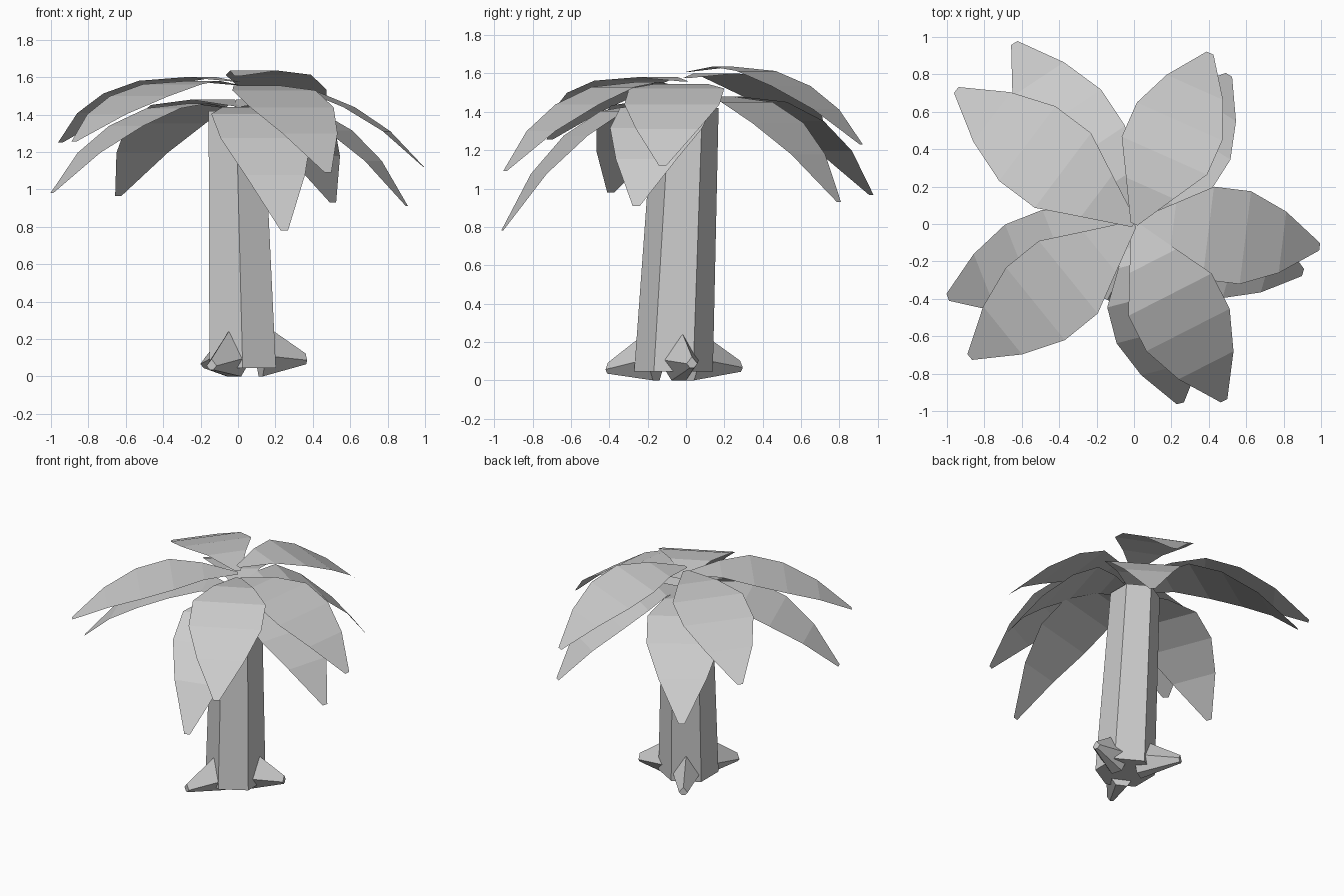
import bpy
from math import radians, cos, sin
from mathutils import Vector, Matrix

cube = bpy.data.objects.get("Cube")
if cube:
    bpy.data.objects.remove(cube, do_unlink=True)

grey = bpy.data.materials.new("plain grey")
grey.use_nodes = True
grey.diffuse_color = (0.6, 0.6, 0.6, 1)
grey.node_tree.nodes["Principled BSDF"].inputs["Base Color"].default_value = (0.6, 0.6, 0.6, 1)


def make_object(name, verts, faces):
    mesh = bpy.data.meshes.new(name)
    mesh.from_pydata(verts, [], faces)
    mesh.materials.append(grey)
    obj = bpy.data.objects.new(name, mesh)
    bpy.context.collection.objects.link(obj)
    return obj


def loft(name, start, end):
    """Closed solid joining two rings with the same number of points."""
    n = len(start)
    sides = [(i, (i + 1) % n, n + (i + 1) % n, n + i) for i in range(n)]
    caps = [tuple(reversed(range(n))), tuple(range(n, 2 * n))]
    return make_object(name, start + end, sides + caps)


def hexagon(x, y, z, radius):
    angles = [radians(90 + 60 * i) for i in range(6)]
    return [Vector((x + radius * cos(a), y + radius * sin(a), z)) for a in angles]


# Leaning, tapered six-sided trunk
loft("trunk", hexagon(0.025, -0.065, 0.045, 0.205), hexagon(-0.01, 0, 1.42, 0.17))


# Stubby roots: five-sided spikes leaving the foot of the trunk
def root(name, angle, reach, tip_z):
    big = [(0.1, 0.02), (0.11, 0.11), (0, 0.29), (-0.11, 0.11), (-0.04, 0.0)]
    big[0] = (0.04, 0.0)
    turn = Matrix.Translation((0.025, -0.065, 0)) @ Matrix.Rotation(radians(angle), 4, 'Z')
    inner = [turn @ Vector((0.1, y, z)) for y, z in big]
    outer = [turn @ Vector((reach, y * 0.27, tip_z + (z - 0.1) * 0.2)) for y, z in big]
    loft(name, inner, outer)


root("root_side", 16, 0.35, 0.085)
root("root_front", -116, 0.38, 0.055)
root("root_back", 120, 0.40, 0.065)

# Leaf template: distance along the leaf, half width, share of the droop
SECTIONS = [(0.0, 0.02, 0.07), (0.21, 0.14, 0.0), (0.4, 0.25, 0.055),
            (0.6, 0.25, 0.25), (0.8, 0.165, 0.55), (1.0, 0.02, 1.0)]


def leaf(name, angle, length, top_z, tip_z):
    turn = Matrix.Rotation(radians(angle), 4, 'Z')
    verts = []
    for along, half, droop in SECTIONS:
        z = top_z + (tip_z - top_z) * droop
        verts += [turn @ Vector((along * length, s * half, z)) for s in (-1, 1)]
    faces = [(i, i + 2, i + 3, i + 1) for i in range(0, len(verts) - 2, 2)]
    make_object(name, verts, faces)


# Crown: angle, length, highest z, tip z
UPPER = [(143, 1.19, 1.60, 1.25), (66, 1.0, 1.635, 1.23), (-7, 1.0, 1.545, 1.12),
         (-63, 1.06, 1.555, 1.09), (-141, 1.13, 1.58, 1.255)]
LOWER = [(123.5, 1.16, 1.48, 0.965), (57.5, 0.945, 1.48, 0.93), (-16, 0.94, 1.45, 0.91),
         (-75.5, 0.99, 1.44, 0.78), (-158.5, 1.07, 1.46, 0.98)]
for layer, leaves in (("upper", UPPER), ("lower", LOWER)):
    for i, spec in enumerate(leaves, 1):
        leaf(f"{layer}_leaf_{i}", *spec)
